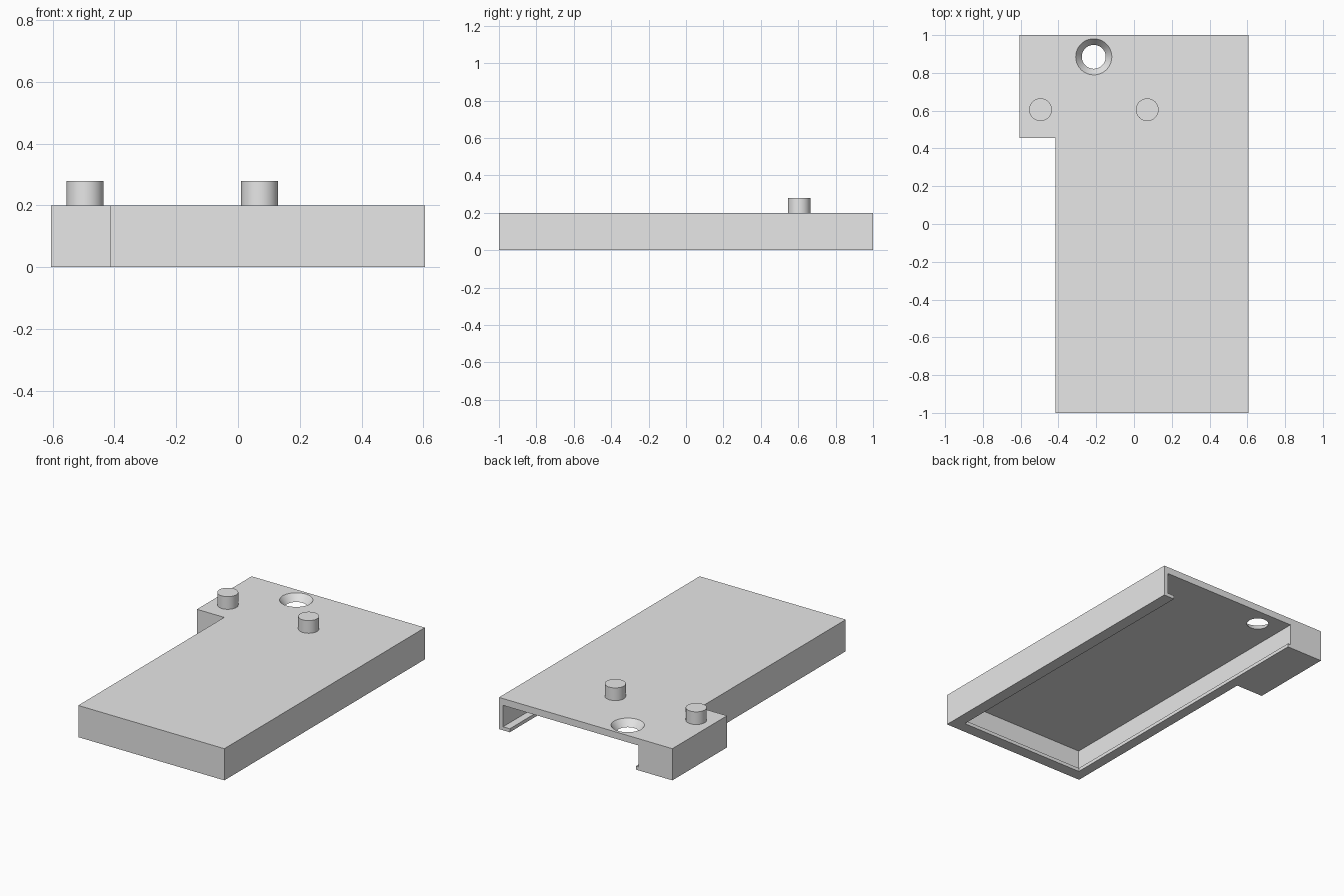
import bpy
import bmesh
from mathutils import Matrix, Vector

default = bpy.data.objects.get("Cube")
if default:
    bpy.data.objects.remove(default, do_unlink=True)

grey = bpy.data.materials.new("light grey plastic")
grey.use_nodes = True
grey.diffuse_color = (0.8, 0.8, 0.8, 1)
grey.node_tree.nodes["Principled BSDF"].inputs["Base Color"].default_value = (0.8, 0.8, 0.8, 1)


def make(name, bm):
    bmesh.ops.recalc_face_normals(bm, faces=bm.faces)
    mesh = bpy.data.meshes.new(name)
    bm.to_mesh(mesh)
    bm.free()
    mesh.materials.append(grey)
    obj = bpy.data.objects.new(name, mesh)
    bpy.context.collection.objects.link(obj)
    return obj


def prism(name, outline, low, high):
    bm = bmesh.new()
    face = bm.faces.new([bm.verts.new((x, y, low)) for x, y in outline])
    top = bmesh.ops.extrude_face_region(bm, geom=[face])["geom"]
    verts = [v for v in top if isinstance(v, bmesh.types.BMVert)]
    bmesh.ops.translate(bm, verts=verts, vec=Vector((0, 0, high - low)))
    return make(name, bm)


def block(name, x0, x1, y0, y1, z0, z1):
    return prism(name, [(x0, y0), (x1, y0), (x1, y1), (x0, y1)], z0, z1)


def cone(name, x, y, z0, z1, r0, r1):
    bm = bmesh.new()
    bmesh.ops.create_cone(bm, cap_ends=True, segments=64, radius1=r0, radius2=r1,
                          depth=z1 - z0,
                          matrix=Matrix.Translation((x, y, (z0 + z1) / 2)))
    return make(name, bm)


def select(obj):
    bpy.ops.object.select_all(action="DESELECT")
    obj.select_set(True)
    bpy.context.view_layer.objects.active = obj


def cut(obj, cutter):
    cutter.hide_render = True
    mod = obj.modifiers.new("cut", "BOOLEAN")
    mod.operation = "DIFFERENCE"
    mod.solver = "EXACT"
    mod.object = cutter
    select(obj)
    bpy.ops.object.modifier_apply(modifier=mod.name)
    bpy.data.objects.remove(cutter, do_unlink=True)


# Cover body with a side tab at the back
SIDE, STEP, TOP = 0.605, -0.415, 0.2
cover = prism("cover", [(STEP, -1), (SIDE, -1), (SIDE, 1), (-SIDE, 1),
                        (-SIDE, 0.455), (STEP, 0.455)], 0, TOP)

# Cavity open at the back, and the narrower opening that leaves a lip below
cut(cover, block("cavity", -0.37, 0.577, -0.95, 1.2, 0.022, 0.157))
cut(cover, block("opening", -0.35, 0.53, -0.925, 1.2, -0.1, 0.1))

# Countersunk screw hole: the cone continues past both slab faces
cut(cover, cone("screw_hole", -0.213, 0.885, 0.15, 0.21, 0.058, 0.103))
select(cover)
bpy.ops.object.shade_smooth_by_angle(angle=0.5)

# Two pegs on the top face
for name, x in (("right_peg", -0.495), ("left_peg", 0.07)):
    peg = cone(name, x, 0.605, TOP, 0.28, 0.06, 0.06)
    select(peg)
    bpy.ops.object.shade_smooth_by_angle(angle=0.5)
